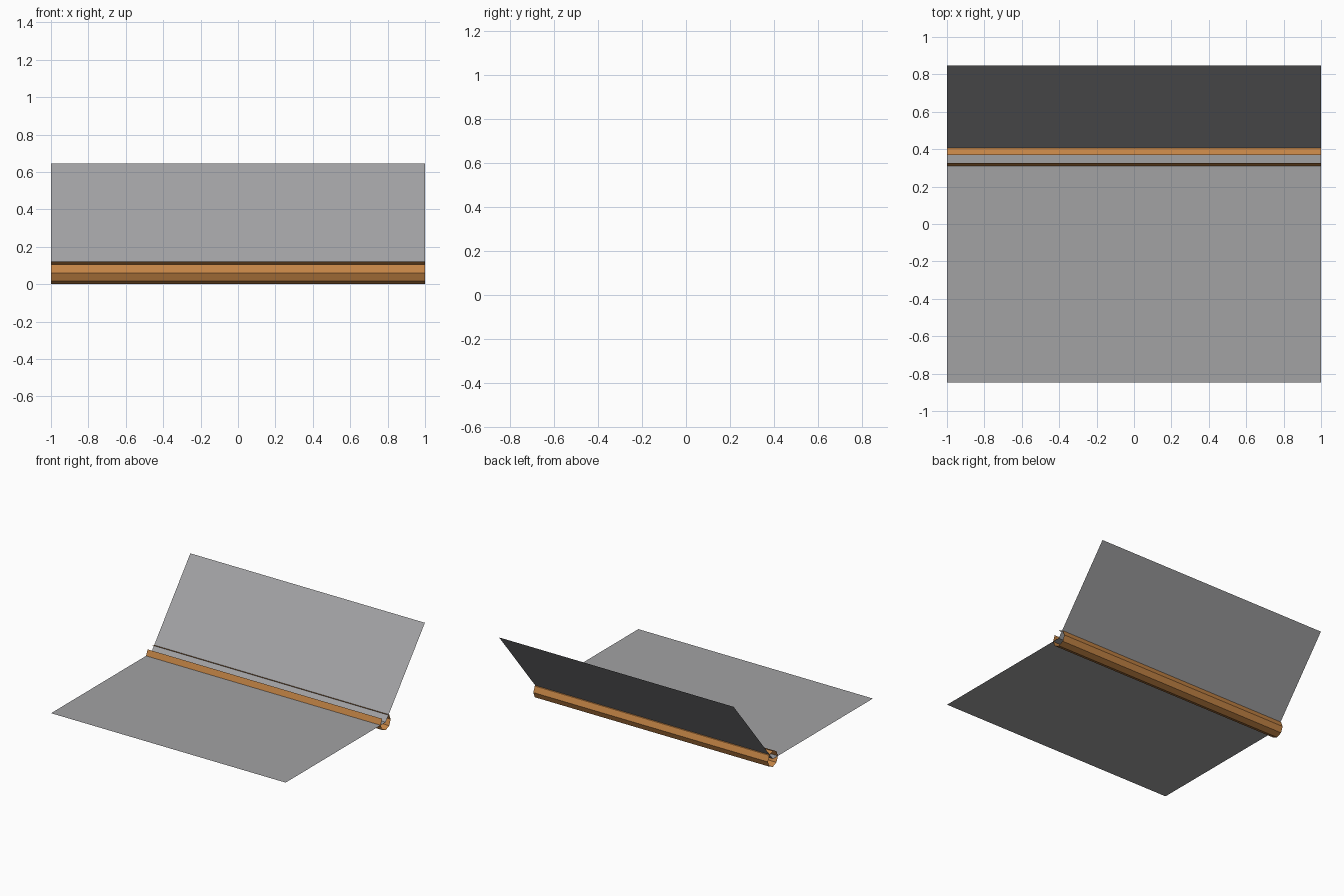
import bpy, bmesh, math

if "Cube" in bpy.data.objects:
    bpy.data.objects.remove(bpy.data.objects["Cube"])


def material(name, color):
    m = bpy.data.materials.new(name)
    m.diffuse_color = (*color, 1)
    m.use_nodes = True
    m.node_tree.nodes["Principled BSDF"].inputs["Base Color"].default_value = m.diffuse_color
    return m


GREY = material("grey panel", (0.36, 0.36, 0.37))
COPPER = material("copper brown", (0.55, 0.23, 0.06))

# Hinge axis (y, z) and barrel radius
CY, CZ, R = 0.37, 0.061, 0.061


def sheet(name, profile, mat):
    """Sweep an open (y, z) profile along x into a thin surface."""
    bm = bmesh.new()
    rows = [[bm.verts.new((x, y, z)) for x in (-1, 1)] for y, z in profile]
    for a, b in zip(rows, rows[1:]):
        bm.faces.new((a[0], a[1], b[1], b[0]))
    mesh = bpy.data.meshes.new(name)
    bm.to_mesh(mesh)
    bm.free()
    mesh.materials.append(mat)
    obj = bpy.data.objects.new(name, mesh)
    bpy.context.collection.objects.link(obj)
    return obj


# Flat base leaf, front edge to hinge axis
sheet("base_leaf", [(-0.848, CZ), (CY, CZ)], GREY)

# Leaf that leans back from the hinge axis
sheet("raised_leaf", [(CY, CZ), (0.848, 0.645)], GREY)

# Eight-sided hinge barrel with the upper front facet left open
barrel = [(CY + R * math.cos(math.radians(a)), CZ + R * math.sin(math.radians(a)))
          for a in range(90, -226, -45)]
sheet("hinge_barrel", barrel[::-1], COPPER)
